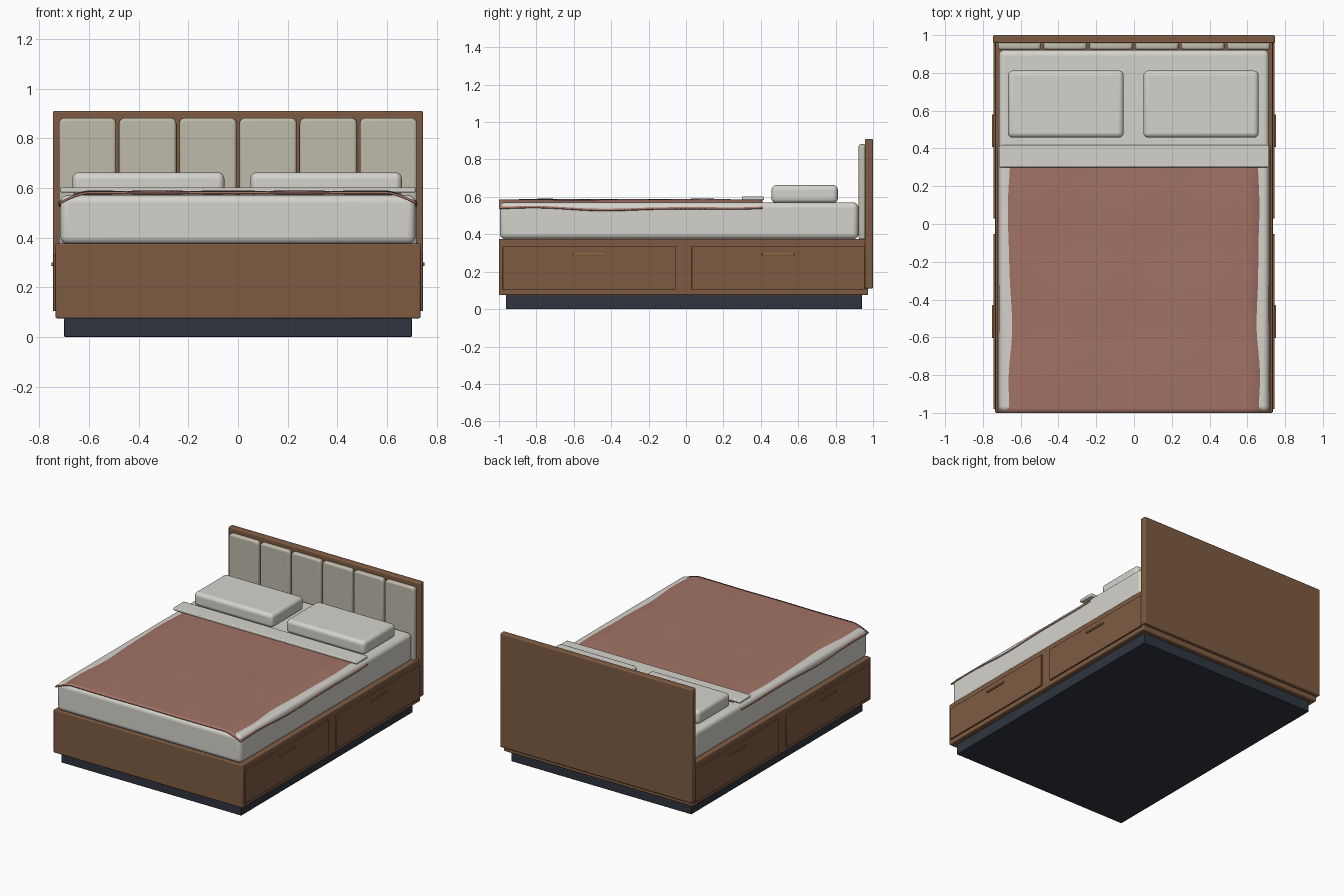
import bpy, bmesh, math

if "Cube" in bpy.data.objects:
    bpy.data.objects.remove(bpy.data.objects["Cube"])


def material(name, rgb):
    m = bpy.data.materials.new(name)
    m.diffuse_color = (*rgb, 1)
    m.use_nodes = True
    m.node_tree.nodes["Principled BSDF"].inputs["Base Color"].default_value = m.diffuse_color
    return m


WOOD = material("wood", (0.21, 0.105, 0.055))
DARK = material("dark_plinth", (0.028, 0.036, 0.05))
LINEN = material("linen", (0.66, 0.65, 0.60))
FABRIC = material("panel_fabric", (0.52, 0.49, 0.41))
CLAY = material("blanket_clay", (0.36, 0.17, 0.13))
BRASS = material("brass", (0.22, 0.14, 0.05))


def finish(bm, name, mat, bevel=0, segments=3):
    bmesh.ops.recalc_face_normals(bm, faces=bm.faces)
    me = bpy.data.meshes.new(name)
    bm.to_mesh(me)
    bm.free()
    ob = bpy.data.objects.new(name, me)
    bpy.context.collection.objects.link(ob)
    me.materials.append(mat)
    if bevel:
        b = ob.modifiers.new("bevel", 'BEVEL')
        b.width, b.segments = bevel, segments
        b.limit_method, b.angle_limit = 'ANGLE', math.radians(40)
    bpy.ops.object.select_all(action='DESELECT')
    ob.select_set(True)
    bpy.context.view_layer.objects.active = ob
    bpy.ops.object.shade_smooth_by_angle(angle=math.radians(40))
    return ob


def box(name, x, y, z, mat, bevel=0.005, segments=3):
    """Bevelled box given by (min, max) along each axis."""
    bm = bmesh.new()
    bmesh.ops.create_cube(bm, size=1)
    for v in bm.verts:
        v.co = [lo + (c + 0.5) * (hi - lo) for c, (lo, hi) in zip(v.co, (x, y, z))]
    return finish(bm, name, mat, bevel, segments)


# Base, plinth and headboard
box("plinth", (-0.70, 0.70), (-0.963, 0.94), (0, 0.076), DARK, 0.003)
box("base", (-0.735, 0.735), (-1.0, 0.973), (0.075, 0.376), WOOD, 0.006)
box("headboard", (-0.746, 0.746), (0.957, 1.0), (0.11, 0.91), WOOD, 0.007)

# Side drawers with handles
for side, s in (("right", 1), ("left", -1)):
    for end, y0 in (("front", -0.98), ("back", 0.03)):
        box(f"{side}_{end}_drawer", sorted((s * 0.72, s * 0.745)),
            (y0, y0 + 0.927), (0.104, 0.335), WOOD, 0.003)
        box(f"{side}_{end}_handle", sorted((s * 0.735, s * 0.752)),
            (y0 + 0.377, y0 + 0.55), (0.286, 0.30), BRASS, 0.003)


# Upholstered headboard panels with rounded top corners
def panel(name, cx, w=0.230, z0=0.37, z1=0.882, r=0.022):
    prof = [(-w / 2, z0), (w / 2, z0)]
    for sx, start in ((1, 0), (-1, 90)):
        for i in range(6):
            a = math.radians(start + i * 18)
            prof.append((sx * (w / 2 - r) + r * math.cos(a), z1 - r + r * math.sin(a)))
    bm = bmesh.new()
    f = bm.faces.new([bm.verts.new((cx + x, 0.96, z)) for x, z in prof])
    ext = bmesh.ops.extrude_face_region(bm, geom=[f])
    for v in ext["geom"]:
        if isinstance(v, bmesh.types.BMVert):
            v.co.y = 0.923
    finish(bm, name, FABRIC, 0.012, 4)


for i in range(6):
    panel(f"headboard_panel_{i + 1}", (i - 2.5) * 0.2425)

# Mattress and pillows
box("mattress", (-0.715, 0.715), (-0.995, 0.922), (0.374, 0.571), LINEN, 0.03, 5)
box("left_pillow", (-0.667, -0.055), (0.457, 0.812), (0.567, 0.663), LINEN, 0.026, 5)
box("right_pillow", (0.05, 0.66), (0.457, 0.812), (0.567, 0.663), LINEN, 0.026, 5)

# Rippled blanket drooping at both sides
bm = bmesh.new()
bmesh.ops.create_grid(bm, x_segments=72, y_segments=56, size=1)
for v in bm.verts:
    x, y = v.co.x * 0.72, -0.295 + v.co.y * 0.705
    t = max(0, (abs(x) - 0.60) / 0.12)
    drop = 0.043 + 0.012 * math.exp(-((y + 0.36) / 0.2) ** 2) + 0.003 * math.sin(9 * y)
    ripple = 0.003 * math.sin(11 * x + 2) * math.cos(5 * y) + 0.0015 * math.sin(14 * y)
    v.co = (x, y, 0.582 + ripple - drop * t ** 1.5)
blanket = finish(bm, "blanket", CLAY)
sol = blanket.modifiers.new("thickness", 'SOLIDIFY')
sol.thickness, sol.offset = 0.009, 0

# Folded sheet band
box("folded_sheet", (-0.715, 0.715), (0.30, 0.418), (0.582, 0.602), LINEN, 0.006)
